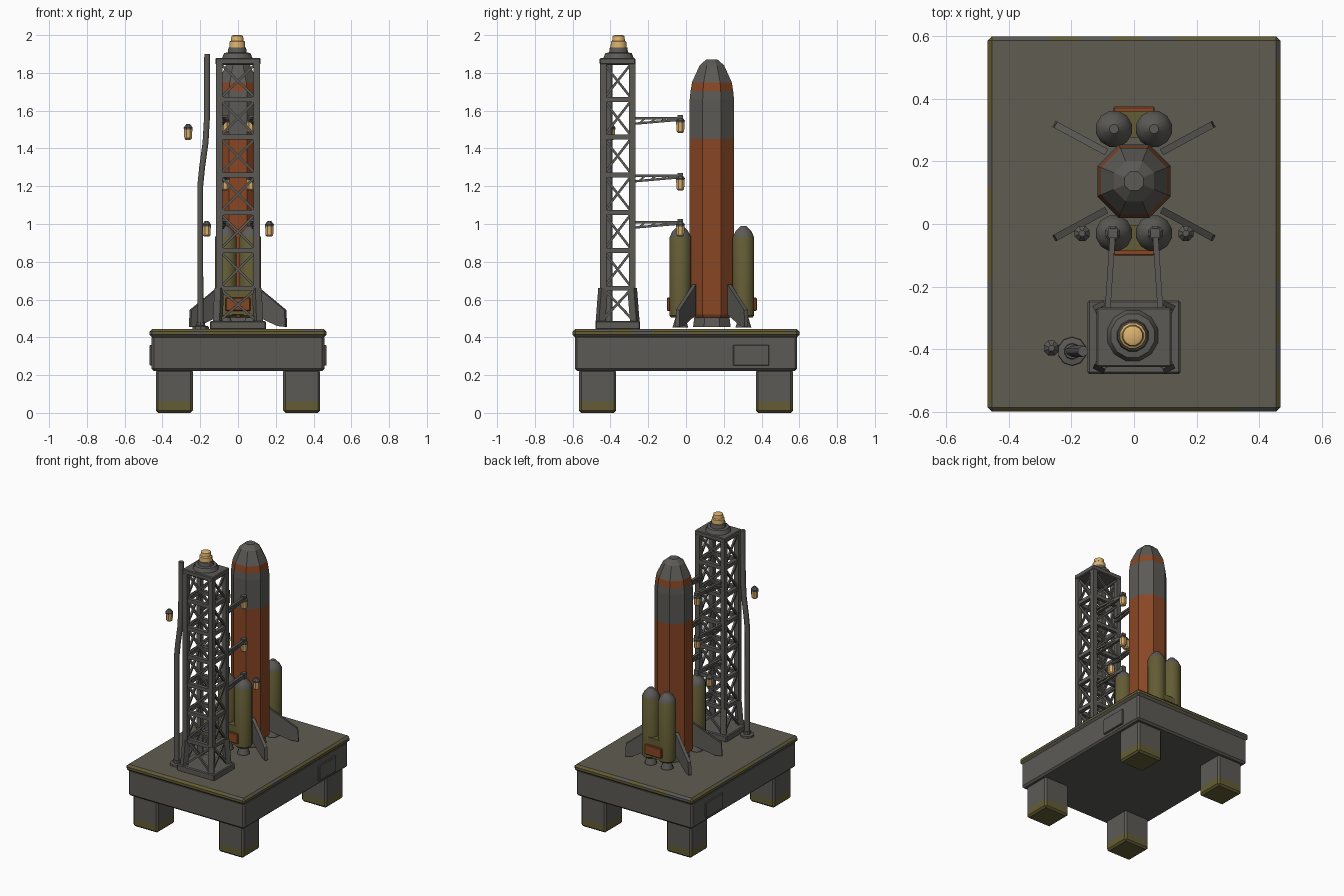
import bpy, bmesh, math, random
from mathutils import Vector, Matrix

if "Cube" in bpy.data.objects:
    bpy.data.objects.remove(bpy.data.objects["Cube"])

random.seed(4)

def mat(name, r, g, b):
    m = bpy.data.materials.new(name)
    m.diffuse_color = (r, g, b, 1)
    m.use_nodes = True
    m.node_tree.nodes["Principled BSDF"].inputs["Base Color"].default_value = m.diffuse_color
    return m

GREY = mat("steel_grey", .105, .102, .092)
DECK = mat("deck_grey", .118, .108, .085)
OLIVE = mat("olive", .125, .108, .035)
RUST = mat("rust_orange", .25, .062, .018)
TAN = mat("lamp_tan", .72, .45, .16)

def finish(name, bm, mats, smooth=None):
    bmesh.ops.recalc_face_normals(bm, faces=bm.faces)
    me = bpy.data.meshes.new(name)
    bm.to_mesh(me)
    bm.free()
    for m in mats:
        me.materials.append(m)
    ob = bpy.data.objects.new(name, me)
    bpy.context.collection.objects.link(ob)
    if smooth:
        bpy.ops.object.select_all(action='DESELECT')
        ob.select_set(True)
        bpy.context.view_layer.objects.active = ob
        bpy.ops.object.shade_smooth_by_angle(angle=math.radians(smooth))
    return ob

def box_bm(x0, x1, y0, y1, z0, z1, bevel=0):
    bm = bmesh.new()
    bmesh.ops.create_cube(bm, size=1, matrix=Matrix.Translation(
        ((x0 + x1) / 2, (y0 + y1) / 2, (z0 + z1) / 2)) @ Matrix.Diagonal((x1 - x0, y1 - y0, z1 - z0, 1)))
    if bevel:
        bmesh.ops.bevel(bm, geom=bm.edges[:], offset=bevel, segments=1, affect='EDGES')
    return bm

def box(name, dims, m, bevel=0):
    return finish(name, box_bm(*dims, bevel), [m])

def cut(bm, co, no):
    bmesh.ops.bisect_plane(bm, geom=bm.verts[:] + bm.edges[:] + bm.faces[:], plane_co=co, plane_no=no)

def beam(bm, p, q, w, w2=None):
    # square bar from p to q
    p, q = Vector(p), Vector(q)
    d = q - p
    rot = d.to_track_quat('Z', 'Y').to_matrix().to_4x4()
    bmesh.ops.create_cube(bm, size=1, matrix=Matrix.Translation((p + q) / 2) @ rot
                          @ Matrix.Diagonal((w, w2 or w, d.length, 1)))

def lathe(name, prof, loc, sides, mats, smooth=None):
    # prof: (radius, z, material index of the band above)
    bm = bmesh.new()
    rings = []
    for r, z, _ in prof:
        rings.append([bm.verts.new((loc[0] + r * math.cos(a), loc[1] + r * math.sin(a), loc[2] + z))
                      for a in [(i + .5) * math.tau / sides for i in range(sides)]])
    for k in range(len(rings) - 1):
        for i in range(sides):
            j = (i + 1) % sides
            f = bm.faces.new((rings[k][i], rings[k][j], rings[k + 1][j], rings[k + 1][i]))
            f.material_index = prof[k][2]
    bm.faces.new(rings[0]).material_index = prof[0][2]
    bm.faces.new(rings[-1]).material_index = prof[-1][2]
    return finish(name, bm, mats, smooth)

# --- launch platform: body, worn-rim deck, legs, side hatches
box("platform_body", (-.458, .458, -.588, .588, .222, .41), GREY, .012)
bm = box_bm(-.468, .468, -.6, .6, .4, .445, .014)
for s in (-1, 1):
    cut(bm, (s * .445, 0, 0), (1, 0, 0))
    cut(bm, (0, s * .577, 0), (0, 1, 0))
for i in range(-4, 5):
    cut(bm, (i * .1 + .03, 0, 0), (1, 0, 0))
for i in range(-5, 6):
    cut(bm, (0, i * .1 + .02, 0), (0, 1, 0))
for f in bm.faces:
    c = f.calc_center_median()
    edge = abs(c.x) > .453 or abs(c.y) > .585
    f.material_index = (1 if random.random() < .65 else 2) if edge and c.z > .41 else 0
finish("platform_deck", bm, [DECK, OLIVE, GREY])
for sx in (-1, 1):
    for sy in (-1, 1):
        x, y = sx * .337, sy * .468
        bm = box_bm(x - .098, x + .098, y - .098, y + .098, 0, .23, .012)
        cut(bm, (0, 0, .06), (0, 0, 1))
        for f in bm.faces:
            f.material_index = int(f.calc_center_median().z < .06)
        finish("platform_leg", bm, [GREY, OLIVE])
    x = sx * .46
    box("side_hatch", (x - .009, x + .009, .25, .44, .25, .36), GREY, .004)

# --- rocket
RY = .137
lathe("rocket_hull", [(.118, .505, 1), (.127, .52, 1), (.127, 1.45, 0), (.127, 1.66, 0), (.122, 1.705, 1),
                      (.114, 1.75, 0), (.07, 1.84, 0), (.033, 1.87, 0)], (0, RY, 0), 8, [GREY, RUST])
lathe("engine_skirt", [(.108, .455, 0), (.1, .51, 0)], (0, RY, 0), 8, [GREY])

# --- boosters in pairs with filler and band plate
for sy in (-1, 1):
    cy = RY + sy * .167
    for sx in (-1, 1):
        p = (sx * .064, cy, 0)
        lathe("booster", [(.05, .505, 0), (.059, .515, 0), (.059, .93, 1), (.043, .962, 1), (.015, .99, 1)],
              p, 12, [OLIVE, GREY], 35)
        lathe("booster_nozzle", [(.042, .452, 0), (.024, .51, 0)], p, 10, [GREY], 35)
    ya, yb = sorted((RY + sy * .14, RY + sy * .222))
    box("booster_joiner", (-.045, .045, ya, yb, .52, .66), OLIVE)
    ya, yb = sorted((RY + sy * .205, RY + sy * .238))
    box("booster_band", (-.066, .066, ya, yb, .54, .61), RUST, .004)

# --- four fins
for sx in (-1, 1):
    for sy in (-1, 1):
        d = Vector((sx * .88, sy * .475, 0))
        n = Vector((-d.y, d.x, 0)) * .011
        base = Vector((0, RY + sy * .045, 0))
        bm = bmesh.new()
        vs = [bm.verts.new(base + d * r + n * t + Vector((0, 0, z))) for t in (-1, 1)
              for r, z in ((.1, .68), (.285, .545), (.29, .455), (.24, .46), (.1, .52))]
        bm.faces.new(vs[:5])
        bm.faces.new(vs[5:])
        for i in range(5):
            j = (i + 1) % 5
            bm.faces.new((vs[i], vs[j], vs[j + 5], vs[i + 5]))
        finish("fin", bm, [GREY])

# --- service tower lattice
TY = -.362
box("tower_base", (-.148, .148, -.48, -.243, .44, .487), GREY, .006)
levels = [.48, .66, .86, 1.06, 1.26, 1.46, 1.66, 1.855]
def corner(i, k):
    sx, sy = ((-1, -1), (1, -1), (1, 1), (-1, 1))[i % 4]
    e = .014 if k == 0 else 0
    return Vector((sx * (.1 + e * .5), TY + sy * (.077 + e), levels[k]))
bm = bmesh.new()
for i in range(4):
    beam(bm, corner(i, 0), corner(i, 1), .038)
    beam(bm, corner(i, 1), corner(i, 7), .034)
    for k in range(7):
        beam(bm, corner(i, k + 1), corner(i + 1, k + 1), .026)
        beam(bm, corner(i, k), corner(i + 1, k + 1), .013)
        beam(bm, corner(i + 1, k), corner(i, k + 1), .013)
finish("tower_lattice", bm, [GREY])
box("tower_cap", (-.12, .12, TY - .095, TY + .095, 1.845, 1.878), GREY, .005)
lathe("beacon_mount", [(.085, 1.875, 0), (.072, 1.905, 0), (.052, 1.908, 0), (.048, 1.935, 0)],
      (-.004, -.357, 0), 12, [GREY], 30)
lathe("beacon", [(.044, 1.932, 0), (.042, 1.965, 0), (.035, 1.97, 0), (.032, 1.995, 0), (.022, 2, 0)],
      (-.004, -.357, 0), 12, [TAN], 30)

# --- hanging lamps
def lamp(x, y, z):
    lathe("hanging_lamp", [(.014, -.042, 0), (.022, -.034, 0), (.024, .012, 1), (.026, .022, 1), (.01, .042, 1)],
          (x, y, z), 8, [TAN, GREY], 35)

# --- access arms, a pair at each of three levels
for z in (1.56, 1.255, 1.01):
    for sx in (-1, 1):
        bm = bmesh.new()
        a, b = Vector((sx * .085, -.285, z)), Vector((sx * .068, -.03, z))
        low, lend = a - Vector((0, 0, .03)), b - Vector((0, 0, .008))
        beam(bm, a, b, .018, .014)
        beam(bm, low, lend, .018, .012)
        for t in (.15, .38, .6):
            beam(bm, low.lerp(lend, t), a.lerp(b, t + .12), .009)
        beam(bm, b + Vector((0, 0, .016)), b - Vector((0, 0, .024)), .03)
        finish("access_arm", bm, [GREY])
        if z > 1.1:
            lamp(sx * .068, -.03, z - .035)
        else:
            lamp(sx * .166, -.03, .975)
lamp(-.264, -.397, 1.488)

# --- bent service pipe with foot
cu = bpy.data.curves.new("service_pipe", 'CURVE')
cu.dimensions = '3D'
cu.bevel_depth = .018
cu.bevel_resolution = 1
cu.use_fill_caps = True
pts = [(-.198, .45), (-.2, .8), (-.2, 1.2), (-.19, 1.3), (-.172, 1.43), (-.165, 1.55), (-.163, 1.9)]
sp = cu.splines.new('POLY')
sp.points.add(len(pts) - 1)
for p, (x, z) in zip(sp.points, pts):
    p.co = (x, -.407, z, 1)
cu.materials.append(GREY)
bpy.context.collection.objects.link(bpy.data.objects.new("service_pipe", cu))
lathe("pipe_foot", [(.047, .44, 0), (.045, .458, 0), (.026, .462, 0), (.024, .48, 0)],
      (-.198, -.407, 0), 10, [GREY], 30)
